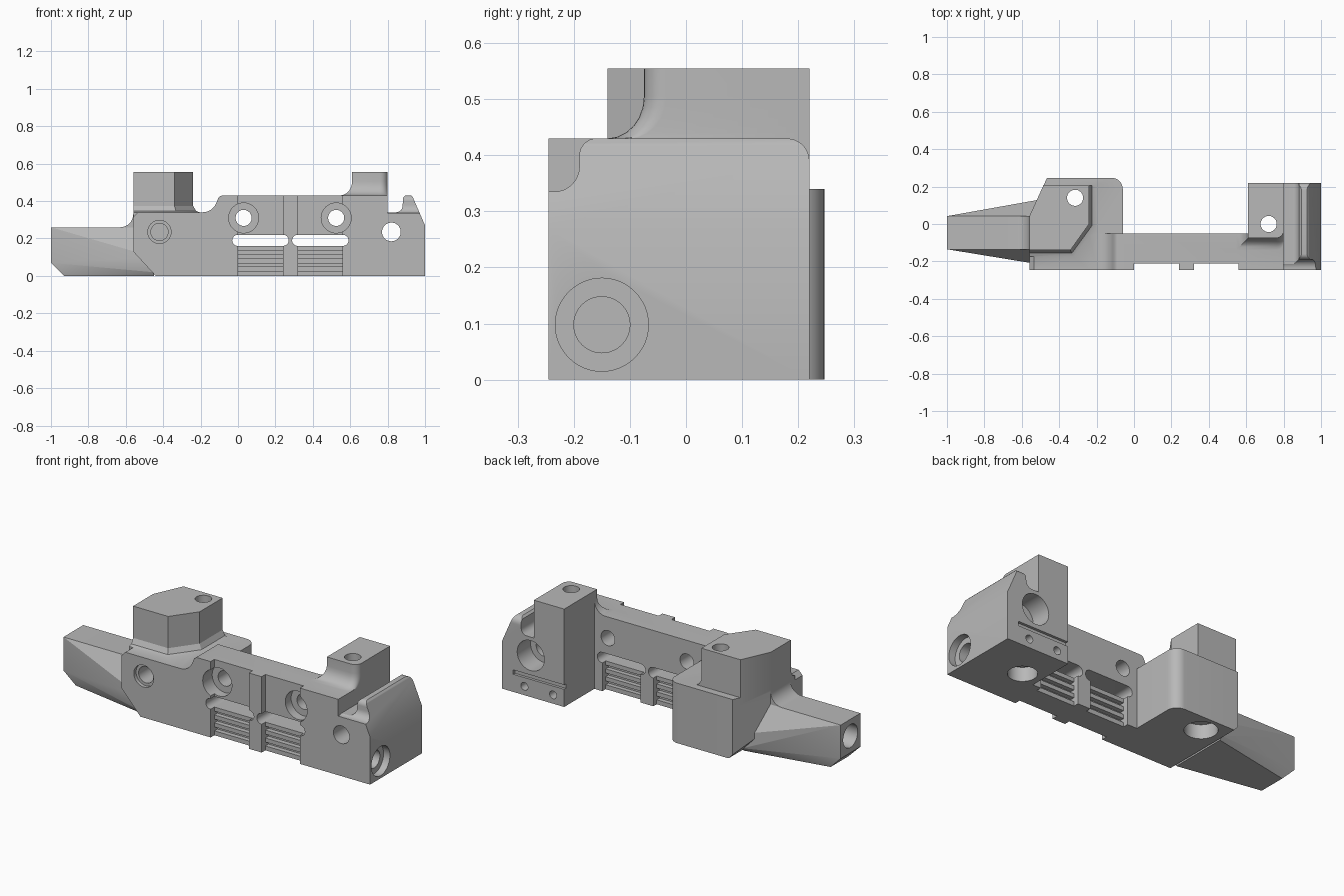
import bpy, bmesh, math
from mathutils import Vector

if "Cube" in bpy.data.objects:
    bpy.data.objects.remove(bpy.data.objects["Cube"])

grey = bpy.data.materials.new("plain_grey")
grey.use_nodes = True
grey.diffuse_color = (0.48, 0.48, 0.48, 1)
grey.node_tree.nodes["Principled BSDF"].inputs["Base Color"].default_value = (0.48, 0.48, 0.48, 1)


def finish(name, bm):
    bmesh.ops.recalc_face_normals(bm, faces=bm.faces)
    mesh = bpy.data.meshes.new(name)
    bm.to_mesh(mesh)
    bm.free()
    mesh.materials.append(grey)
    obj = bpy.data.objects.new(name, mesh)
    bpy.context.scene.collection.objects.link(obj)
    return obj


def place(axis, p, d):
    u, v = p
    return {"x": (d, u, v), "y": (u, d, v), "z": (u, v, d)}[axis]


def loft(name, axis, layers):
    """Closed solid through (depth, outline) layers along an axis."""
    bm = bmesh.new()
    rings = [[bm.verts.new(place(axis, p, d)) for p in pts] for d, pts in layers]
    n = len(rings[0])
    for a, b in zip(rings, rings[1:]):
        for i in range(n):
            j = (i + 1) % n
            bm.faces.new((a[i], a[j], b[j], b[i]))
    bm.faces.new(rings[0])
    bm.faces.new(rings[-1])
    return finish(name, bm)


def prism(name, axis, pts, a, b):
    return loft(name, axis, [(a, pts), (b, pts)])


def box(name, x, y, z):
    return prism(name, "z", [(x[0], y[0]), (x[1], y[0]), (x[1], y[1]), (x[0], y[1])], *z)


def arc(cx, cy, r, start, end, n=8):
    angles = [math.radians(start + (end - start) * i / n) for i in range(n + 1)]
    return [(cx + r * math.cos(a), cy + r * math.sin(a)) for a in angles]


def cylinder(axis, centre, r, a, b):
    return prism("bore", axis, arc(*centre, r, 0, 352.5, 47), a, b)


def combine(target, other, op="DIFFERENCE"):
    mod = target.modifiers.new("join", "BOOLEAN")
    mod.operation, mod.object, mod.solver = op, other, "EXACT"
    bpy.context.view_layer.objects.active = target
    bpy.ops.object.modifier_apply(modifier=mod.name)
    bpy.data.objects.remove(other)


# Wide left body with bevelled underside
body = prism("mount_body", "z", [(-.56, -.245), (-.06, -.245)] + arc(-.12, .187, .06, 0, 90)
             + [(-.465, .247), (-.56, .04)], 0, .34)
combine(body, prism("underside_bevel", "y", [(-.6, .173), (-.44, 0), (-.44, -.1), (-.6, -.1)], -.4, .4))
combine(body, prism("shoulder_bevel", "y", [(-.6, .3), (-.56, .315), (-.535, .34), (-.535, .4), (-.6, .4)], -.4, -.14))

# Left tower, flared at its foot
def left_outline(o):
    return [(-.56, -.14 - o), (-.34 + o * .5, -.14 - o), (-.24 + o, -o * .5), (-.24 + o, .205), (-.485, .205), (-.56, .04)]

combine(body, loft("left_tower", "z", [(.3, left_outline(.035)), (.34, left_outline(.035)), (.347, left_outline(.016)),
                                       (.375, left_outline(0)), (.555, left_outline(0))]), "UNION")

# Tapered arm: hull of its corner points
arm_bm = bmesh.new()
for x, z, front, back in [(-1, .26, -.135, .042), (-1, .07, -.135, .042), (-.93, 0, -.125, .032),
                          (-.45, .26, -.135, .042), (-.45, .1, -.225, .14),
                          (-.45, .02, -.225, .14), (-.45, 0, -.21, .125)]:
    for y in (front, back):
        arm_bm.verts.new(Vector((x, y, z)))
bmesh.ops.convex_hull(arm_bm, input=arm_bm.verts)
combine(body, finish("arm", arm_bm), "UNION")
combine(body, prism("arm_fillet", "y", [(-.54, .25), (-.63, .25)] + arc(-.63, .33, .07, -90, 0)
                    + [(-.54, .33)], -.135, .042), "UNION")

# Bridge beam with swept shoulder
combine(body, prism("beam", "y", [(-.24, 0), (.8, 0), (.8, .43), (-.08, .43)] + arc(-.08, .4, .03, 90, 150, 4)
                    + arc(-.19, .42, .08, -20, -90, 6) + [(-.24, .34)], -.245, -.05), "UNION")

# Right block with end ridge
block = prism("right_block", "y", [(.61, 0), (1, 0), (1, .27), (.935, .42), (.925, .43), (.895, .43), (.883, .42)]
              + arc(.845, .375, .035, 0, -90, 6) + [(.61, .34)], -.245, .22)
combine(block, prism("ridge_front", "x", [(-.3, .335)] + arc(-.235, .38, .045, -90, 0)
                     + arc(-.16, .4, .03, 180, 90) + [(-.16, .5), (-.3, .5)], .8, 1.1))
combine(block, prism("ridge_back", "x", arc(.18, .39, .04, 90, 0) + [(.3, .39), (.3, .5), (.18, .5)], .8, 1.1))
combine(block, box("back_recess", (.5, .93), (.205, .3), (.1, .125)))
combine(body, block, "UNION")

# Right tower with concave flare
def right_outline(o):
    return [(.61 - o, .22), (.61 - o, -.075 - o)] + arc(.76, -.035 - o, .04, -90, 0, 6) + [(.8, .22)]

flare = [(.43 + .07 * math.sin(math.radians(a)), right_outline(.07 * (1 - math.cos(math.radians(90 - a)))))
         for a in range(0, 91, 15)]
flare = [(.505 - .075 * math.cos(math.radians(a)), right_outline(.065 * (1 - math.sin(math.radians(a)))))
         for a in range(0, 91, 15)]
tower = loft("right_tower", "z", [(.3, right_outline(.065))] + flare + [(.555, right_outline(0))])
combine(tower, box("flare_trim", (.4, .61), (-.05, .4), (.2, .6)))
combine(body, tower, "UNION")

# Front pockets, back recesses, rounded slots and grooved bars, either side of the rib
for x0, x1 in ((0, .24), (.32, .56)):
    combine(body, box("pocket", (x0, x1), (-.3, -.212), (-.1, .5)))
    combine(body, box("back_pocket", (x0, x1), (-.08, 0), (-.1, .19)))
    slot = arc(x0 - .001, .19, .03, 90, 270) + arc(x1 + .001, .19, .03, -90, 90)
    combine(body, prism("slot", "y", slot, -.4, -.04))
    for z in (.025, .07, .115):
        combine(body, box("front_groove", (x0, x1), (-.3, -.185), (z, z + .022)))
        combine(body, box("back_groove", (x0, x1), (-.105, 0), (z, z + .022)))

# Bores: axis, centre, radius, start, end
bores = [
    ("y", (-.42, .235), .062, -.3, -.225), ("y", (-.42, .235), .046, -.3, -.05),
    ("y", (.82, .235), .05, -.3, .3), ("y", (.82, .235), .085, .1, .3),
    ("z", (-.315, .14), .043, -.1, .7), ("z", (-.315, .14), .085, -.1, .08),
    ("z", (.72, 0), .043, -.1, .7), ("z", (.72, 0), .075, -.1, .08),
    ("x", (-.15, .098), .083, .96, 1.1), ("x", (-.15, .098), .05, .85, 1.1),
    ("x", (-.045, .165), .065, -1.1, -.8),
    ("y", (.68, .05), .022, .15, .3), ("y", (.86, .05), .022, .15, .3),
]
for x in (.03, .525):
    bores += [("y", (x, .31), .08, -.3, -.16), ("y", (x, .31), .043, -.3, -.04)]
for bore in bores:
    combine(body, cylinder(*bore))

# Smooth curves, sharp edges
bpy.ops.object.select_all(action="DESELECT")
body.select_set(True)
bpy.context.view_layer.objects.active = body
bpy.ops.object.shade_smooth_by_angle(angle=math.radians(28))
